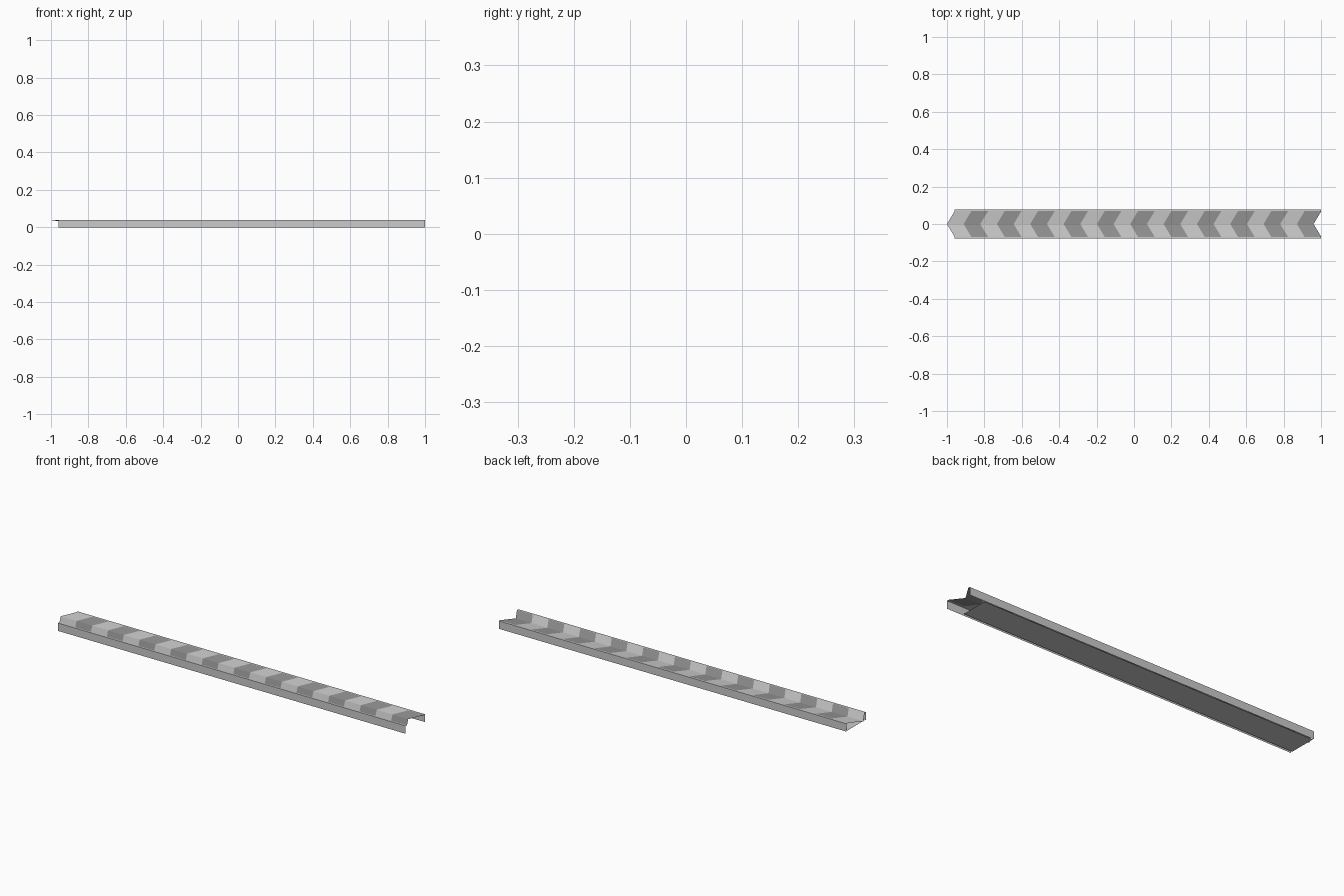
import bpy

if "Cube" in bpy.data.objects:
    bpy.data.objects.remove(bpy.data.objects["Cube"])

HALF_W, INNER, TOP, DIP = 0.078, 0.070, 0.040, 0.034
SWEEP, COUNT = 0.042, 22
START, END = -0.96, 1.0
PITCH = (END - START) / COUNT

dark = bpy.data.materials.new("dark_grey")
dark.diffuse_color = (0.30, 0.30, 0.30, 1)
dark.use_nodes = True
dark.node_tree.nodes["Principled BSDF"].inputs["Base Color"].default_value = dark.diffuse_color


def sheet(name, quads, material=None):
    verts = [v for q in quads for v in q]
    faces = [tuple(range(i * 4, i * 4 + 4)) for i in range(len(quads))]
    mesh = bpy.data.meshes.new(name)
    mesh.from_pydata(verts, [], faces)
    if material:
        mesh.materials.append(material)
    ob = bpy.data.objects.new(name, mesh)
    bpy.context.collection.objects.link(ob)
    return ob


def mirror_y(ob):
    ob.modifiers.new("mirror", 'MIRROR').use_axis = (False, True, False)


# Swept arrow bands of the shallow V-shaped belt, alternating light and dark
def band(i):
    a = START - SWEEP + i * PITCH + 0.002
    b = a + PITCH
    return [(a, 0, DIP), (b, 0, DIP),
            (b + SWEEP, INNER, TOP), (a + SWEEP, INNER, TOP)]


mirror_y(sheet("light_chevrons", [band(i) for i in range(0, COUNT, 2)]))
mirror_y(sheet("dark_chevrons", [band(i) for i in range(1, COUNT, 2)], dark))

# Narrow top rim and vertical side wall
rail = sheet("side_rail", [
    [(START, INNER, TOP), (END, INNER, TOP),
     (END, HALF_W, TOP), (START, HALF_W, TOP)],
    [(START, HALF_W, TOP), (END, HALF_W, TOP),
     (END, HALF_W, 0), (START, HALF_W, 0)]])
mirror_y(rail)

# Underside plate, stopping short of the notched end
sheet("bottom_plate", [[
    (START, -INNER, 0.003), (START, INNER, 0.003),
    (END - PITCH, INNER, 0.003), (END - PITCH, -INNER, 0.003)]])
